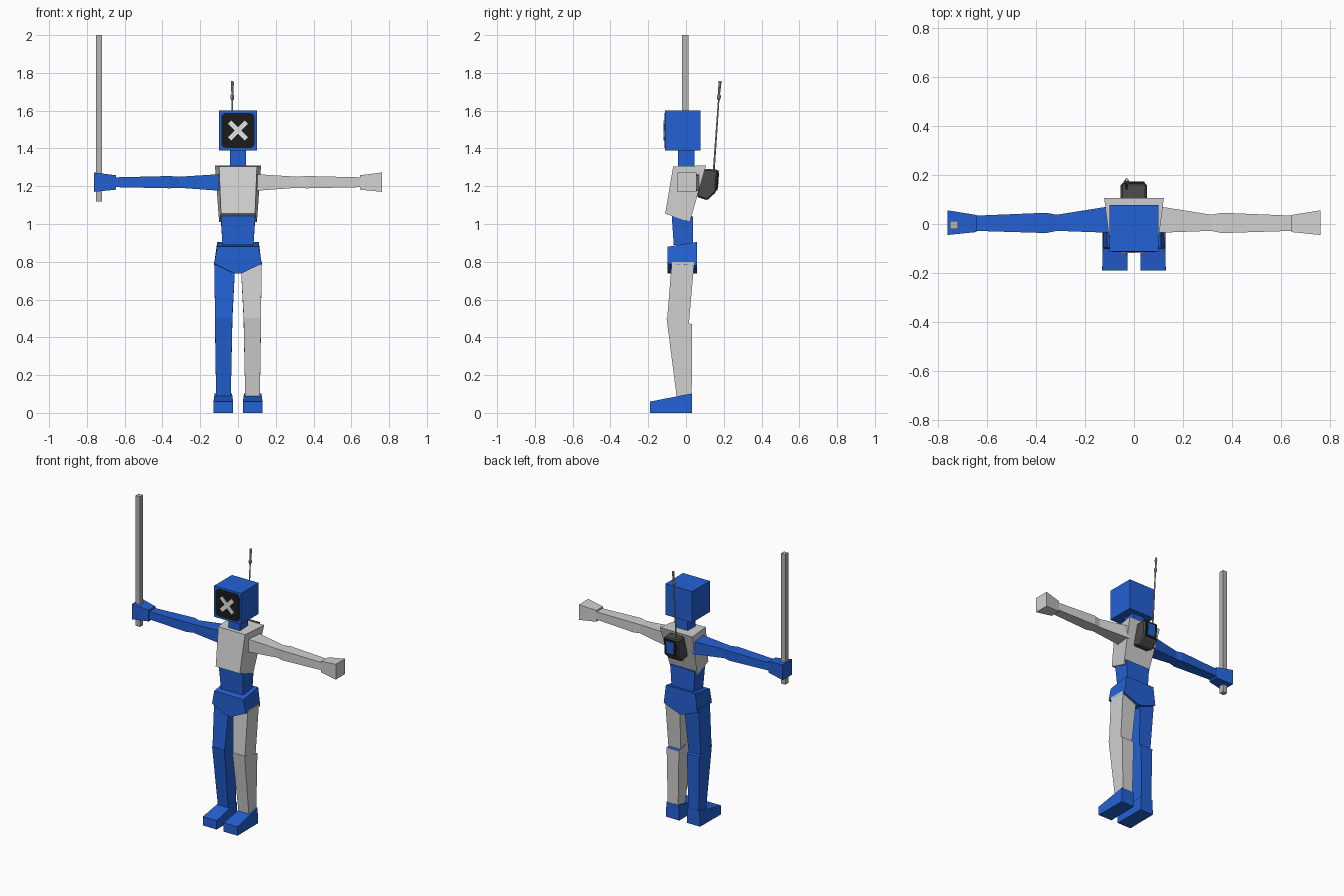
import bpy, bmesh, math
from mathutils import Vector, Matrix

if "Cube" in bpy.data.objects:
    bpy.data.objects.remove(bpy.data.objects["Cube"])


def mat(name, *rgb):
    m = bpy.data.materials.new(name)
    m.diffuse_color = (*rgb, 1)
    m.use_nodes = True
    m.node_tree.nodes["Principled BSDF"].inputs["Base Color"].default_value = m.diffuse_color
    return m


BLUE = mat("blue", 0.017, 0.12, 0.66)
GREY = mat("light grey", 0.64, 0.64, 0.64)
METAL = mat("metal grey", 0.46, 0.46, 0.46)
DARK = mat("dark grey", 0.07, 0.07, 0.07)
BLACK = mat("black", 0.011, 0.011, 0.012)
WHITE = mat("white", 0.78, 0.78, 0.78)


def loft(name, rings, *mats):
    """Skin matching rings of points and cap both ends."""
    bm = bmesh.new()
    vs = [[bm.verts.new(p) for p in r] for r in rings]
    n = len(vs[0])
    for a, b in zip(vs, vs[1:]):
        for i in range(n):
            bm.faces.new((a[i], a[(i + 1) % n], b[(i + 1) % n], b[i]))
    bm.faces.new(vs[0])
    cap = bm.faces.new(vs[-1])
    if len(mats) > 1:
        cap.material_index = 1
    bmesh.ops.recalc_face_normals(bm, faces=bm.faces)
    me = bpy.data.meshes.new(name)
    bm.to_mesh(me)
    bm.free()
    for m in mats:
        me.materials.append(m)
    ob = bpy.data.objects.new(name, me)
    bpy.context.collection.objects.link(ob)
    return ob


def level(cx, front, back, yf, yb, zf, zb):
    """Horizontal four-sided ring: half widths, depths and heights, front and back."""
    return [(cx - front, yf, zf), (cx + front, yf, zf),
            (cx + back, yb, zb), (cx - back, yb, zb)]


def across(x, y0, y1, z0, z1):
    return [(x, y0, z0), (x, y1, z0), (x, y1, z1), (x, y0, z1)]


def box(name, x0, x1, y0, y1, z0, z1, m):
    return loft(name, [across(x0, y0, y1, z0, z1), across(x1, y0, y1, z0, z1)], m)


# Head, neck and face screen
box("head", -0.1, 0.1, -0.112, 0.078, 1.39, 1.60, BLUE)
box("neck", -0.043, 0.043, -0.042, 0.044, 1.29, 1.40, BLUE)
rim = []
for k, (sx, sz) in enumerate([(1, 1), (-1, 1), (-1, -1), (1, -1)]):
    for j in range(5):
        a = math.radians(90 * k + 22.5 * j)
        rim.append((sx * 0.065 + 0.023 * math.cos(a), 1.495 + sz * 0.069 + 0.023 * math.sin(a)))
loft("face_screen", [[(x, y, z) for x, z in rim] for y in (-0.111, -0.115)], BLACK)
# Cross mark: twelve-point outline turned by 45 degrees
cross = []
for k in range(4):
    for u, v in ((0.013, 0.013), (0.062, 0.013), (0.062, -0.013)):
        p = Matrix.Rotation(math.radians(45 - 90 * k), 2) @ Vector((u, v))
        cross.append((p.x, p.y + 1.495))
loft("face_cross", [[(x, y, z) for x, z in cross] for y in (-0.114, -0.118)], WHITE)

# Trunk
loft("chest", [level(0, 0.09, 0.10, -0.11, 0.02, 1.055, 1.01),
               level(0, 0.10, 0.122, -0.068, 0.106, 1.305, 1.31)], GREY)
loft("abdomen", [level(0, 0.082, 0.082, -0.065, 0.037, 0.89, 0.89),
                 level(0, 0.092, 0.092, -0.077, 0.037, 1.065, 1.04)], BLUE)
loft("pelvis", [[(x, y, z) for x, z in ((-0.11, top), (0.11, top), (0.126, side),
                                        (0.015, 0.737), (-0.015, 0.737), (-0.126, side))]
                for y, top, side in ((-0.097, 0.88, 0.79), (0.058, 0.905, 0.78))], BLUE)

# Limbs, one colour on each side
for s, side, m in ((-1, "right", BLUE), (1, "left", GREY)):
    loft(side + "_thigh", [level(s * 0.076, 0.045, 0.045, -0.10, 0.015, 0.495, 0.47),
                           level(s * 0.070, 0.056, 0.056, -0.075, 0.044, 0.80, 0.80)], m)
    loft(side + "_shin", [level(s * 0.077, 0.039, 0.039, -0.05, 0.03, 0.09, 0.09),
                          level(s * 0.076, 0.046, 0.046, -0.103, 0.033, 0.502, 0.47)], m, BLUE)
    loft(side + "_foot", [level(s * 0.078, 0.052, 0.050, -0.19, 0.032, 0, 0),
                          level(s * 0.078, 0.052, 0.046, -0.19, 0.032, 0.06, 0.103)], BLUE)
    loft(side + "_arm", [across(s * 0.095, -0.036, 0.073, 1.176, 1.264),
                         across(s * 0.316, -0.028, 0.038, 1.192, 1.250),
                         across(s * 0.360, -0.037, 0.046, 1.189, 1.254),
                         across(s * 0.65, -0.028, 0.034, 1.195, 1.247)], m)
    loft(side + "_hand", [across(s * 0.645, -0.033, 0.037, 1.182, 1.258),
                          across(s * 0.763, -0.045, 0.056, 1.17, 1.273)], m)

# Long rod held in the right hand
box("hand_rod", -0.752, -0.719, -0.02, 0.013, 1.12, 2.0, METAL)

# Backpack with bevelled edges
pack = [(0.08, 1.293), (0.168, 1.288), (0.160, 1.17), (0.113, 1.125), (0.055, 1.145)]
ob = loft("backpack", [[(x, y, z) for y, z in pack] for x in (-0.055, 0.053)], DARK)
bev = ob.modifiers.new("bevel", "BEVEL")
bev.width = 0.008
bev.segments = 1


def pack_plate(name, half, z0, z1, inner, outer, m):
    """Thin plate following the sloping rear face of the backpack."""
    def y(z):
        return 0.160 + 0.008 * (z - 1.17) / 0.118
    loft(name, [[(x, y(z) + d, z) for x, z in
                 ((-half, z0), (half, z0), (half, z1), (-half, z1))]
                for d in (inner, outer)], m)


pack_plate("backpack_frame", 0.043, 1.177, 1.282, -0.001, 0.006, BLACK)
pack_plate("backpack_panel", 0.027, 1.188, 1.270, 0.005, 0.008, BLUE)

# Antenna: thin rod with a collar and a flared tip
base, tip = Vector((-0.03, 0.146, 1.27)), Vector((-0.03, 0.18, 1.757))
rings = []
for t, r in ((0, 0.009), (0.06, 0.005), (0.79, 0.004), (0.81, 0.010), (0.84, 0.010),
             (0.86, 0.005), (0.97, 0.008), (1, 0.007)):
    c = base.lerp(tip, t)
    rings.append([c + Vector((r * math.cos(a), r * math.sin(a), 0))
                  for a in (math.tau * i / 8 for i in range(8))])
loft("antenna", rings, METAL)
